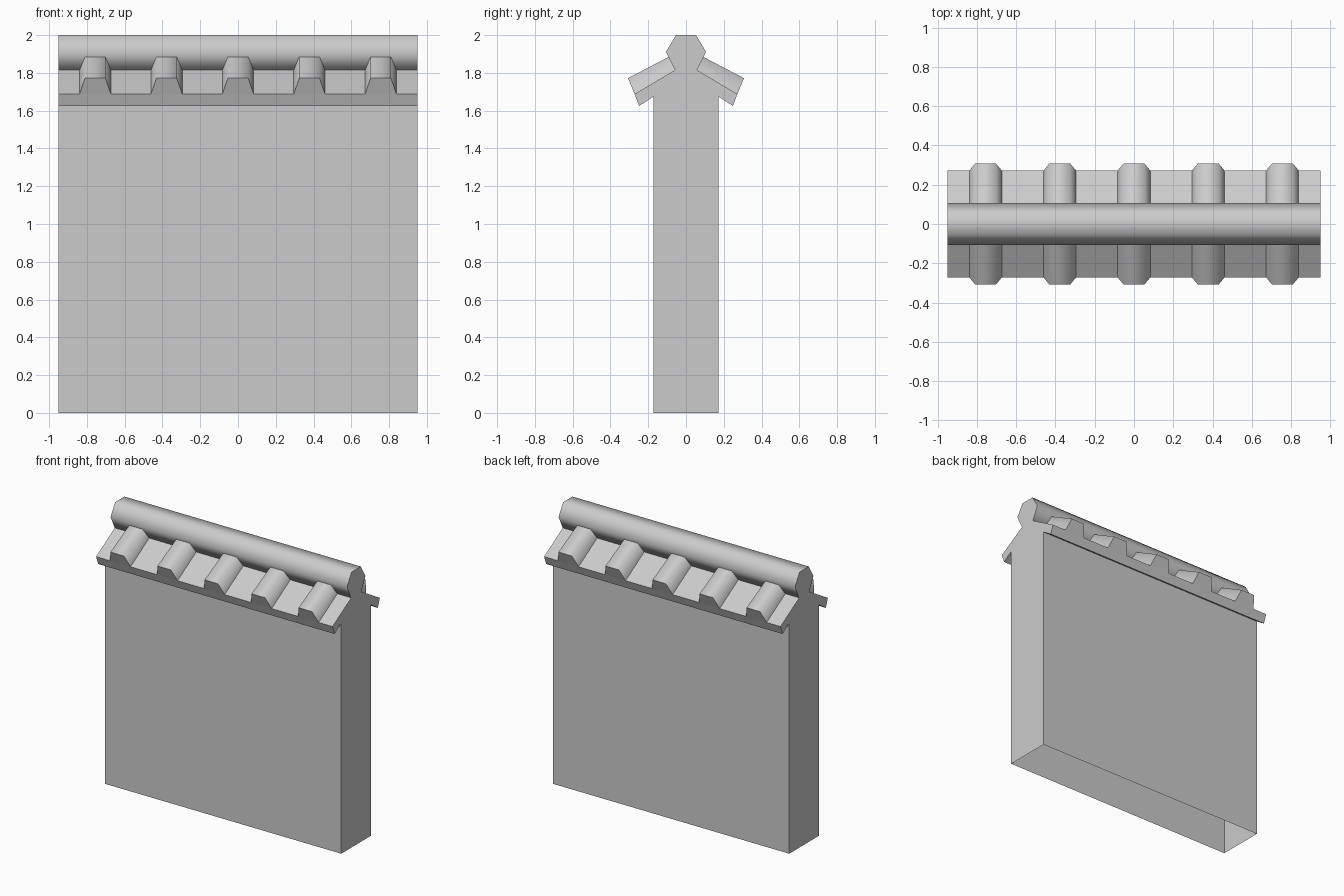
import bpy, bmesh, math

if "Cube" in bpy.data.objects:
    bpy.data.objects.remove(bpy.data.objects["Cube"])

HALF_LENGTH = 0.95


def loft(name, start, end, skip_side=None, smooth=0):
    """Join two matching outlines into a closed solid, optionally leaving one side open."""
    bm = bmesh.new()
    a = [bm.verts.new(p) for p in start]
    b = [bm.verts.new(p) for p in end]
    n = len(a)
    bm.faces.new(a)
    bm.faces.new(b[::-1])
    for i in range(n):
        if i != skip_side:
            j = (i + 1) % n
            bm.faces.new((a[j], a[i], b[i], b[j]))
    bmesh.ops.recalc_face_normals(bm, faces=bm.faces)
    mesh = bpy.data.meshes.new(name)
    bm.to_mesh(mesh)
    bm.free()
    obj = bpy.data.objects.new(name, mesh)
    bpy.context.collection.objects.link(obj)
    if smooth:
        bpy.ops.object.select_all(action='DESELECT')
        obj.select_set(True)
        bpy.context.view_layer.objects.active = obj
        bpy.ops.object.shade_smooth_by_angle(angle=math.radians(smooth))
    return obj


def extrude_x(name, profile, **kw):
    """Run a (y, z) profile along the whole wall."""
    ends = [[(s * HALF_LENGTH, y, z) for y, z in profile] for s in (-1, 1)]
    return loft(name, *ends, **kw)


def mirrored(half):
    return half + [(-y, z) for y, z in reversed(half)]


# Wall body, open underneath, with a gabled top under the roof
wall = mirrored([(0.172, 0), (0.172, 1.675), (0.04, 1.75), (0.058, 1.815)])
extrude_x("wall", wall, skip_side=len(wall) - 1)

# Ridge cap
extrude_x("ridge_cap", mirrored([(0.058, 1.815), (0.106, 1.912), (0.053, 2.0)]), smooth=75)

for side, s in (("front", -1), ("back", 1)):
    # Sloping roof slab
    slab = [(0.272, 1.688), (0.248, 1.625), (0.172, 1.675), (0.04, 1.75), (0.058, 1.815)]
    extrude_x(f"roof_slab_{side}", [(s * y, z) for y, z in slab])

    # Raised tile ribs
    for i in range(5):
        cx = (i - 2) * 0.378

        def section(low, high):
            return [(cx - 0.083, s * low[0], low[1]), (cx - 0.054, s * high[0], high[1]),
                    (cx + 0.054, s * high[0], high[1]), (cx + 0.083, s * low[0], low[1])]

        loft(f"tile_rib_{side}_{i + 1}", section((0.272, 1.688), (0.307, 1.772)),
             section((0.058, 1.815), (0.085, 1.888)), smooth=80)
